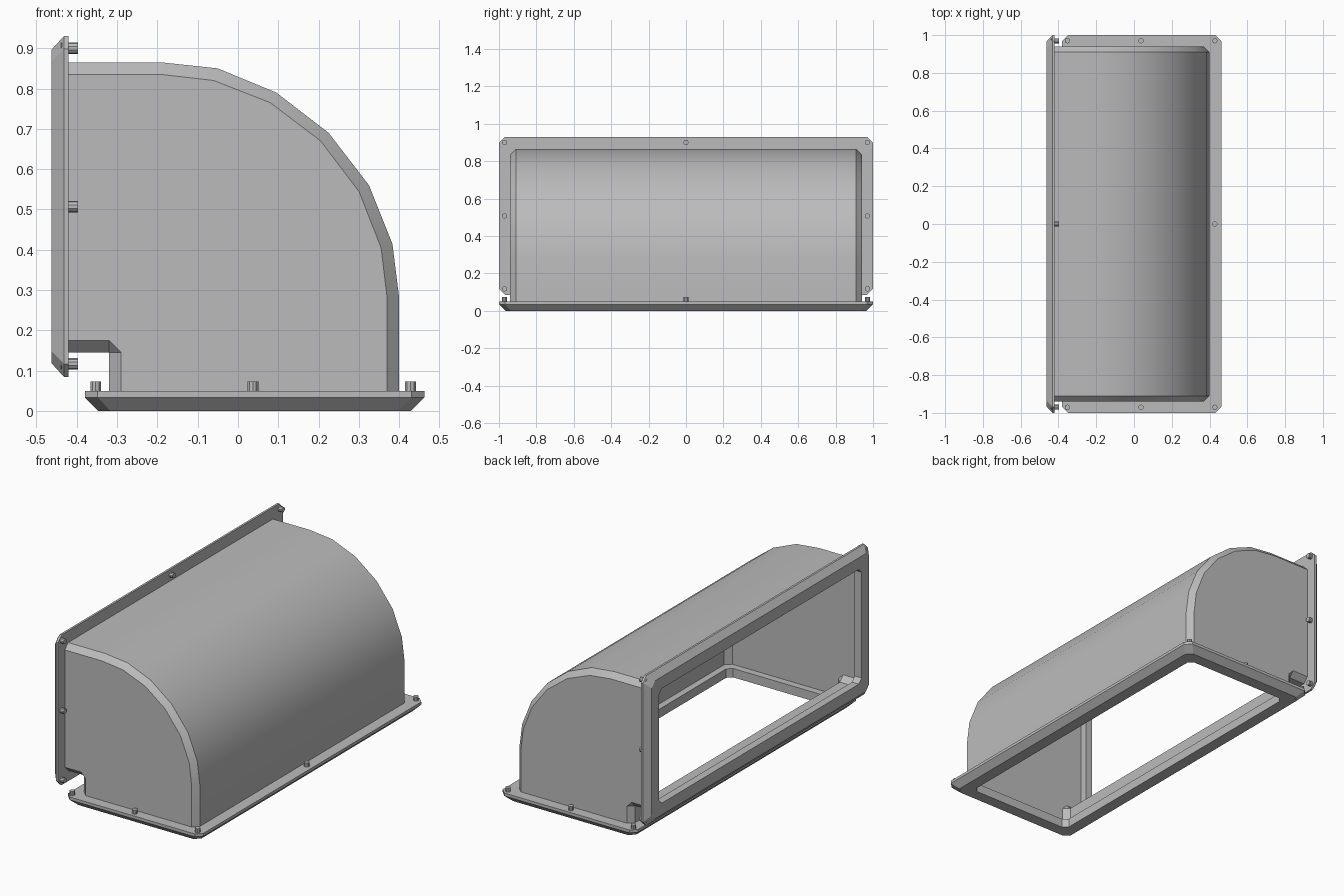
import bpy, bmesh
from mathutils import Vector, Matrix

cube = bpy.data.objects.get("Cube")
if cube:
    bpy.data.objects.remove(cube)

# One plain grey for the whole duct
GREY = (0.5, 0.5, 0.5, 1.0)
metal = bpy.data.materials.new("grey_metal")
metal.use_nodes = True
metal.diffuse_color = GREY
metal.node_tree.nodes["Principled BSDF"].inputs["Base Color"].default_value = GREY

FLANGE_X, FLANGE_Z = -0.42, 0.05     # mating planes of the two flanges
BEVEL_Y, CAP_Y = 0.91, 0.94          # start of the end bevel, end cap


def finish(bm, name):
    bmesh.ops.recalc_face_normals(bm, faces=bm.faces)
    mesh = bpy.data.meshes.new(name)
    bm.to_mesh(mesh)
    bm.free()
    mesh.materials.append(metal)
    obj = bpy.data.objects.new(name, mesh)
    bpy.context.collection.objects.link(obj)
    return obj


def smooth(obj):
    bpy.ops.object.select_all(action='DESELECT')
    obj.select_set(True)
    bpy.context.view_layer.objects.active = obj
    bpy.ops.object.shade_smooth_by_angle(angle=0.5)


def strip(bm, rows):
    """Join rows of equal length with quads."""
    for a, b in zip(rows, rows[1:]):
        for i in range(len(a) - 1):
            bm.faces.new((a[i], a[i + 1], b[i + 1], b[i]))


# Duct shell: sheet with curved outer wall, small inner elbow and two bevelled end caps
outer = [(FLANGE_X, 0.865), (-0.19, 0.865), (-0.05, 0.85), (0.095, 0.79), (0.225, 0.69),
         (0.325, 0.56), (0.383, 0.415), (0.40, 0.28), (0.40, FLANGE_Z)]
outer_cap = [(FLANGE_X, 0.835), (-0.19, 0.835), (-0.06, 0.82), (0.08, 0.765), (0.205, 0.67),
             (0.30, 0.545), (0.355, 0.405), (0.37, 0.28), (0.37, FLANGE_Z)]
elbow = [(FLANGE_X, 0.145), (-0.32, 0.145), (-0.32, 0.145), (-0.32, FLANGE_Z)]
elbow_cap = [(FLANGE_X, 0.175), (-0.32, 0.175), (-0.29, 0.145), (-0.29, FLANGE_Z)]

bm = bmesh.new()


def row(points, y):
    return [bm.verts.new((x, y, z)) for x, z in points]


walls = []
for edge, cap in ((outer, outer_cap), (elbow, elbow_cap)):
    walls.append([row(cap, -CAP_Y), row(edge, -BEVEL_Y), row(edge, BEVEL_Y), row(cap, CAP_Y)])
for rows in walls:
    strip(bm, rows)
for end in (0, -1):
    bm.faces.new(walls[0][end] + walls[1][end][::-1])
# Merge the doubled elbow corner
bmesh.ops.dissolve_degenerate(bm, edges=bm.edges, dist=0.0005)
bmesh.ops.remove_doubles(bm, verts=bm.verts, dist=0.0005)
shell = finish(bm, "duct_shell")
# The curved wall has to face outward
top = max(shell.data.polygons, key=lambda p: p.center.z)
if top.normal.z < 0:
    shell.data.flip_normals()
smooth(shell)


# Flanges: chamfered rectangular rings, their holes a little smaller than the duct
def octagon(u0, u1, y, cut):
    return [(u0 + cut, -y), (u1 - cut, -y), (u1, -y + cut), (u1, y - cut),
            (u1 - cut, y), (u0 + cut, y), (u0, y - cut), (u0, -y + cut)]


def flange(name, lo, hi, depths, place):
    base, band, face = depths
    rim = octagon(lo, hi, 1.0, 0.032)
    hole = octagon(lo + 0.1, hi - 0.1, 0.9, 0.025)
    rings = [(rim, base), (rim, band),
             (octagon(lo + 0.034, hi - 0.034, 0.966, 0.03), face),
             (hole, face), (hole, base)]
    bm = bmesh.new()
    rows = []
    for points, w in rings:
        loop = [bm.verts.new(place(u, y, w)) for u, y in points]
        rows.append(loop + loop[:1])
    strip(bm, rows + rows[:1])
    return finish(bm, name)


flange("wall_flange", 0.085, 0.93, (FLANGE_X, -0.432, -0.463), lambda u, y, w: (w, y, u))
flange("floor_flange", -0.38, 0.463, (FLANGE_Z, 0.034, 0.0), lambda u, y, w: (u, y, w))


# Bolts set into the flanges
def bolt(name, seat, axis):
    axis = Vector(axis)
    center = Vector(seat) + axis * 0.002
    turn = axis.to_track_quat('Z', 'Y').to_matrix().to_4x4()
    bm = bmesh.new()
    bmesh.ops.create_cone(bm, cap_ends=True, segments=10, radius1=0.014, radius2=0.014,
                          depth=0.042, matrix=Matrix.Translation(center) @ turn)
    smooth(finish(bm, name))


for y in (-0.97, 0, 0.97):
    for z in ((0.9,) if y == 0 else (0.9, 0.507, 0.117)):
        bolt("wall_bolt", (FLANGE_X, y, z), (1, 0, 0))
    for x in ((0.428,) if y == 0 else (-0.353, 0.037, 0.428)):
        bolt("floor_bolt", (x, y, FLANGE_Z), (0, 0, 1))
